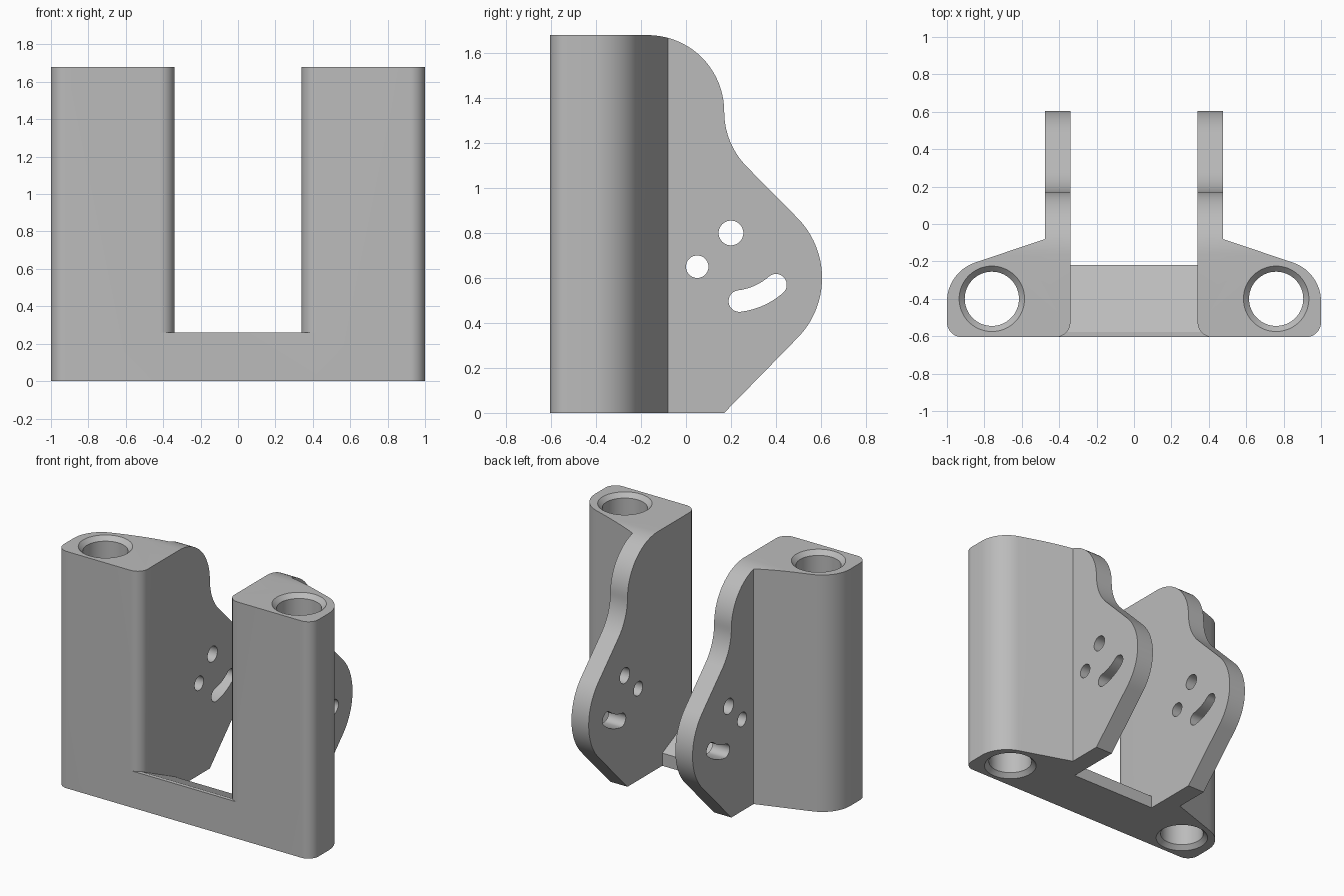
import bpy
import bmesh
from math import radians, cos, sin

old = bpy.data.objects.get("Cube")
if old:
    bpy.data.objects.remove(old, do_unlink=True)

grey = bpy.data.materials.new("plain grey")
grey.use_nodes = True
colour = (0.5, 0.5, 0.5, 1)
grey.diffuse_color = colour
grey.node_tree.nodes["Principled BSDF"].inputs["Base Color"].default_value = colour

HEIGHT, FRONT = 1.68, -0.605


def arc(cx, cy, r, start, end, n=14):
    angles = [radians(start + (end - start) * i / n) for i in range(n + 1)]
    return [(cx + r * cos(a), cy + r * sin(a)) for a in angles]


def circle(cx, cy, r, n=48):
    return arc(cx, cy, r, 0, 360, n)[:-1]


def loft(name, rings):
    """Closed solid through rings of matching 3D points."""
    bm = bmesh.new()
    loops = [[bm.verts.new(p) for p in ring] for ring in rings]
    n = len(loops[0])
    for a, b in zip(loops, loops[1:]):
        for i in range(n):
            j = (i + 1) % n
            bm.faces.new((a[i], a[j], b[j], b[i]))
    bm.faces.new(loops[0])
    bm.faces.new(loops[-1])
    bmesh.ops.recalc_face_normals(bm, faces=bm.faces)
    mesh = bpy.data.meshes.new(name)
    bm.to_mesh(mesh)
    bm.free()
    mesh.materials.append(grey)
    obj = bpy.data.objects.new(name, mesh)
    bpy.context.collection.objects.link(obj)
    return obj


def prism_x(name, profile, lo, hi):
    return loft(name, [[(x, y, z) for y, z in profile] for x in (lo, hi)])


def apply(obj, mod):
    bpy.ops.object.select_all(action="DESELECT")
    obj.select_set(True)
    bpy.context.view_layer.objects.active = obj
    bpy.ops.object.modifier_apply(modifier=mod.name)


def combine(obj, other, operation):
    mod = obj.modifiers.new(operation.lower(), "BOOLEAN")
    mod.operation, mod.solver, mod.object = operation, "EXACT", other
    apply(obj, mod)
    bpy.data.objects.remove(other, do_unlink=True)


# Tower with its rear side plate, as a plan section
plan = [(0.34, 0.7), (0.475, 0.7), (0.475, -0.08)]
plan += arc(0.78, -0.415, 0.22, 71.4, 0)
plan += arc(0.92, FRONT + 0.08, 0.08, 0, -90)
plan += arc(0.42, FRONT + 0.08, 0.08, -90, -180)
bracket = loft("bracket", [[(x, y, z) for x, y in plan] for z in (0, HEIGHT)])

# Side outline of the plate trims the tower
side = [(-0.8, 0), (0.17, 0)]
side += arc(0.225, 0.6, 0.38, -45, 45, 24)
side += arc(0.52, 1.34, 0.35, 225, 180)
side += arc(-0.17, 1.34, 0.34, 0, 90, 20)[1:]
side += [(-0.8, HEIGHT)]
combine(bracket, prism_x("side_outline", side, 0.2, 1.2), "INTERSECT")

# Pivot holes and the curved slot
combine(bracket, prism_x("upper_hole", circle(0.2, 0.8, 0.055), 0.2, 0.6), "DIFFERENCE")
combine(bracket, prism_x("lower_hole", circle(0.05, 0.65, 0.05), 0.2, 0.6), "DIFFERENCE")
py, pz, mid, half, a0, a1 = 0.2, 0.8, 0.305, 0.048, -83, -49
slot = arc(py, pz, mid + half, a0, a1)
end = arc(py, pz, mid, a1, a1, 1)[0]
slot += arc(*end, half, a1, a1 + 180)[1:]
slot += arc(py, pz, mid - half, a1, a0)[1:]
end = arc(py, pz, mid, a0, a0, 1)[0]
slot += arc(*end, half, a0 + 180, a0 + 360)[1:-1]
combine(bracket, prism_x("slot", slot, 0.2, 0.6), "DIFFERENCE")

# Vertical bore with chamfered mouths
steps = [(-0.03, 0.205), (0.03, 0.145), (HEIGHT - 0.03, 0.145), (HEIGHT + 0.03, 0.205)]
bore = loft("bore", [[(x, y, z) for x, y in circle(0.76, -0.4, r, 64)] for z, r in steps])
combine(bracket, bore, "DIFFERENCE")

# Matching tower on the other side
mirror = bracket.modifiers.new("mirror", "MIRROR")
mirror.use_axis = (True, False, False)
apply(bracket, mirror)

# Crossbar with a narrow front lip and a top sloping to the back
bar = [(FRONT, 0), (-0.22, 0), (-0.22, 0.09), (-0.578, 0.26), (FRONT, 0.26)]
combine(bracket, prism_x("crossbar", bar, -0.42, 0.42), "UNION")

bpy.ops.object.select_all(action="DESELECT")
bracket.select_set(True)
bpy.context.view_layer.objects.active = bracket
bpy.ops.object.shade_smooth_by_angle(angle=radians(25))
